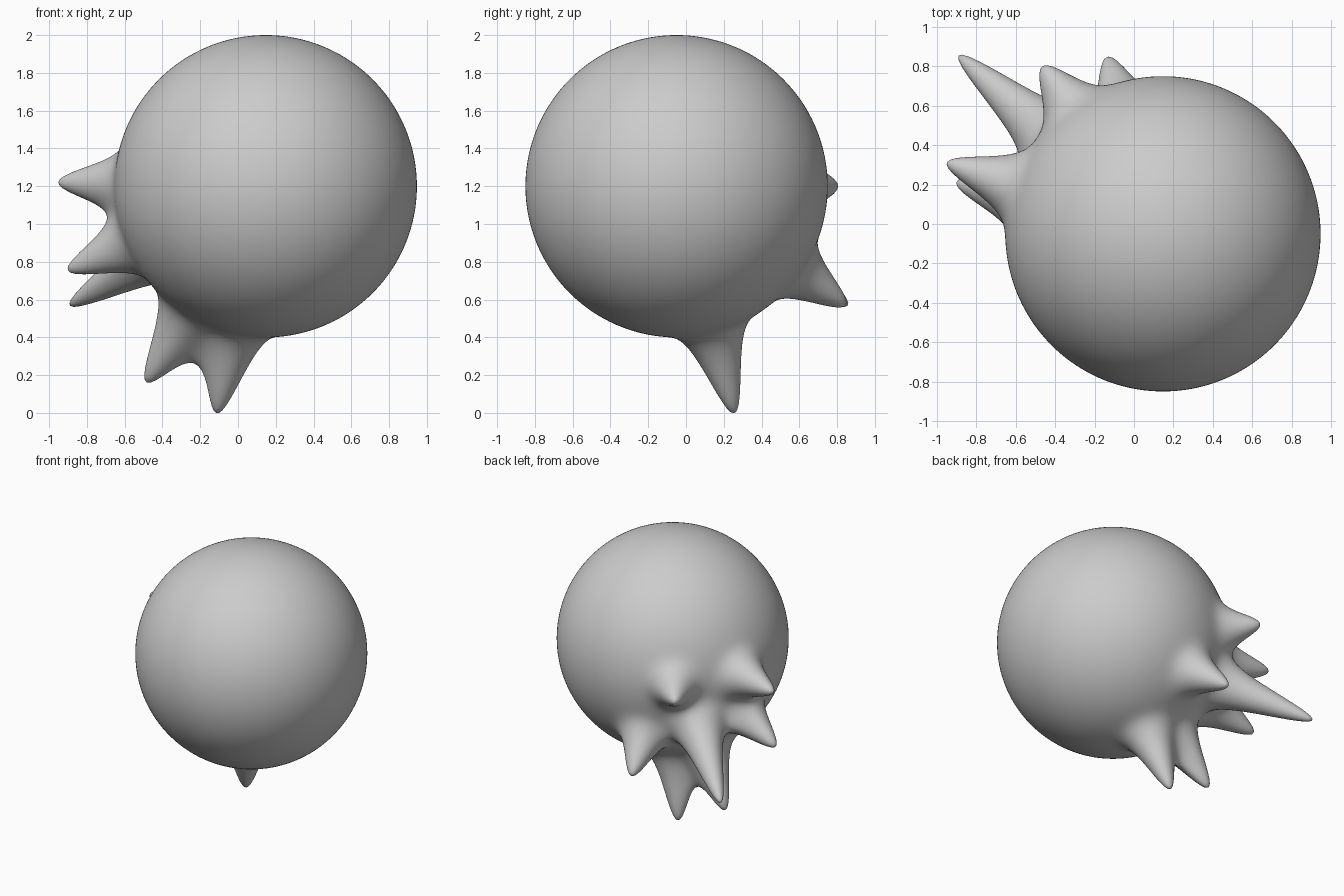
import bpy, bmesh, math
from mathutils import Vector

if "Cube" in bpy.data.objects:
    bpy.data.objects.remove(bpy.data.objects["Cube"])

CENTRE = Vector((0.147, -0.05, 1.2))
RADIUS = 0.8
WIDTH = 0.081   # spread of each pulled-out spike

# Tip positions: one long spike ringed by six shorter ones
TIPS = [Vector(t) for t in (
    (-0.89, 0.855, 0.57),
    (-0.95, 0.31, 1.22),
    (-0.90, 0.21, 0.755),
    (-0.485, 0.22, 0.165),
    (-0.11, 0.255, 0.0),
    (-0.135, 0.845, 0.57),
    (-0.465, 0.80, 1.2),
)]

# Smooth ball
bm = bmesh.new()
bmesh.ops.create_icosphere(bm, subdivisions=7, radius=RADIUS)

# Pull each spike out of the surface with a bell-shaped falloff
pulls = []
for tip in TIPS:
    offset = tip - CENTRE
    base = offset.normalized() * RADIUS
    pulls.append((base, offset - base))
for v in bm.verts:
    start = v.co.copy()
    for base, pull in pulls:
        d2 = (start - base).length_squared
        v.co += pull * math.exp(-d2 / (2 * WIDTH ** 2))
for f in bm.faces:
    f.smooth = True

mesh = bpy.data.meshes.new("spiked_ball")
bm.to_mesh(mesh)
bm.free()
ball = bpy.data.objects.new("spiked_ball", mesh)
ball.location = CENTRE
bpy.context.collection.objects.link(ball)
